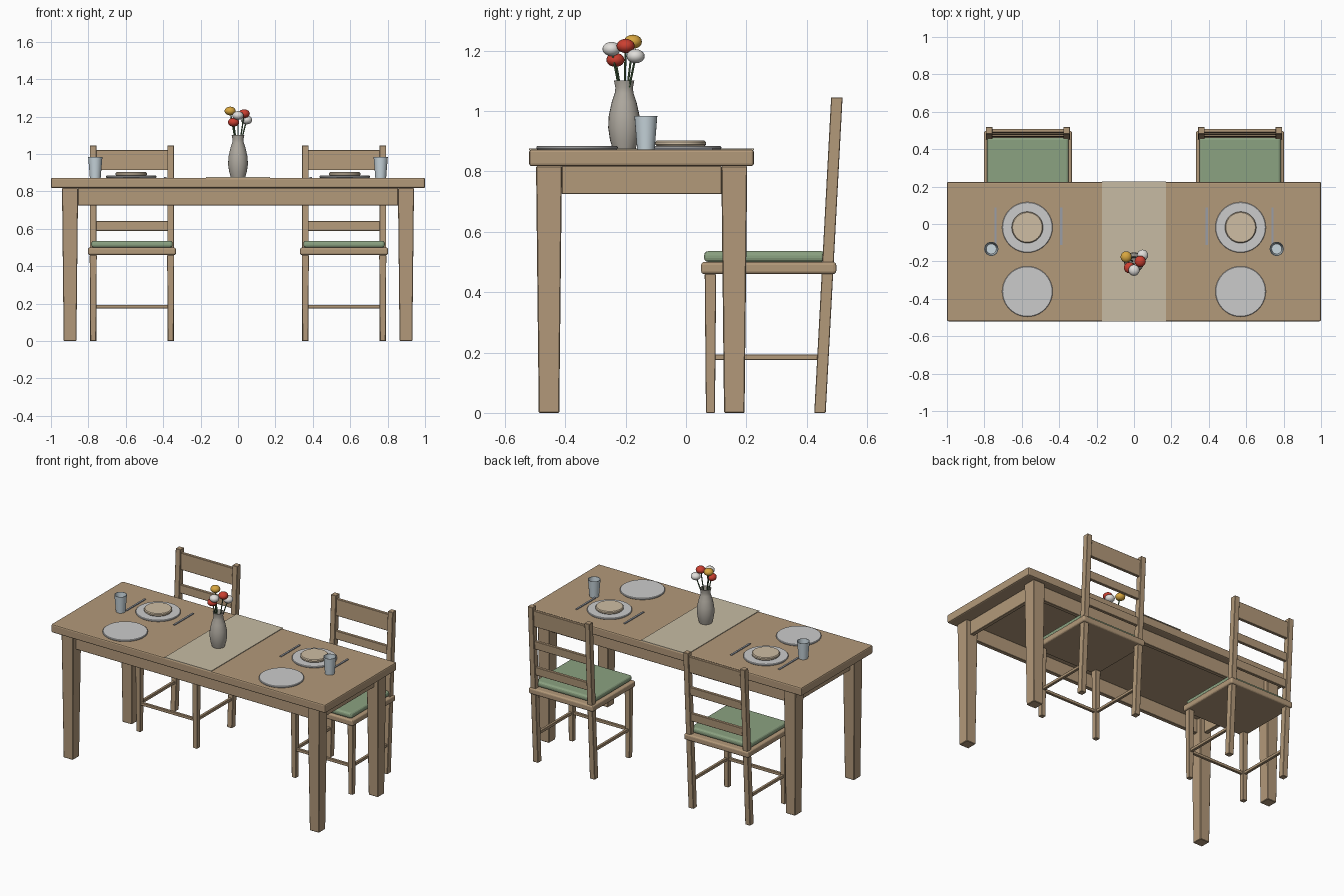
import bpy, bmesh, math
from mathutils import Vector

if "Cube" in bpy.data.objects:
    bpy.data.objects.remove(bpy.data.objects["Cube"])


def material(name, r, g, b):
    m = bpy.data.materials.new(name)
    m.diffuse_color = (r, g, b, 1)
    m.use_nodes = True
    m.node_tree.nodes["Principled BSDF"].inputs["Base Color"].default_value = m.diffuse_color
    return m


WOOD = material("wood", .45, .32, .195)
GREEN = material("cushion_green", .26, .36, .22)
LINEN = material("linen", .57, .50, .37)
CHINA = material("china", .78, .78, .76)
TAN = material("tan_china", .62, .51, .37)
GLASS = material("glass", .58, .67, .72)
STEEL = material("steel", .32, .34, .38)
CLAY = material("clay", .43, .40, .35)
STEM = material("stem_green", .08, .16, .07)
RED = material("red", .60, .05, .03)
YELLOW = material("yellow", .68, .38, .05)
WHITE = material("white", .75, .73, .70)


def finish(name, bm, mat, smooth=False, bevel=0, segments=2):
    bmesh.ops.recalc_face_normals(bm, faces=bm.faces)
    me = bpy.data.meshes.new(name)
    bm.to_mesh(me)
    bm.free()
    me.materials.append(mat)
    ob = bpy.data.objects.new(name, me)
    bpy.context.collection.objects.link(ob)
    if bevel:
        mod = ob.modifiers.new("bevel", "BEVEL")
        mod.width, mod.segments = bevel, segments
    if smooth:
        bpy.ops.object.select_all(action="DESELECT")
        ob.select_set(True)
        bpy.context.view_layer.objects.active = ob
        bpy.ops.object.shade_smooth_by_angle(angle=math.radians(40))
    return ob


def post(name, bottom, size0, top, size1, mat=WOOD, bevel=.002, segments=1):
    """Four-sided bar lofted between a lower and an upper rectangle."""
    bm = bmesh.new()
    rings = []
    for c, (w, d) in ((bottom, size0), (top, size1)):
        rings.append([bm.verts.new((c[0] + sx * w / 2, c[1] + sy * d / 2, c[2]))
                      for sx, sy in ((-1, -1), (1, -1), (1, 1), (-1, 1))])
    bm.faces.new(rings[0])
    bm.faces.new(rings[1])
    for i in range(4):
        j = (i + 1) % 4
        bm.faces.new((rings[0][i], rings[0][j], rings[1][j], rings[1][i]))
    return finish(name, bm, mat, False, bevel, segments)


def box(name, x, y, z, mat=WOOD, bevel=.002, segments=1):
    """Box from (min, max) ranges."""
    cx, cy = sum(x) / 2, sum(y) / 2
    size = (x[1] - x[0], y[1] - y[0])
    return post(name, (cx, cy, z[0]), size, (cx, cy, z[1]), size, mat, bevel, segments)


def lathe(name, x, y, profile, mat, sides=32):
    """Revolve (radius, z) points; radius 0 closes the ends."""
    bm = bmesh.new()
    vs = [bm.verts.new((r, 0, z)) for r, z in profile]
    es = [bm.edges.new(p) for p in zip(vs, vs[1:])]
    bmesh.ops.spin(bm, geom=vs + es, cent=(0, 0, 0), axis=(0, 0, 1),
                   angle=2 * math.pi, steps=sides)
    bmesh.ops.remove_doubles(bm, verts=bm.verts, dist=1e-5)
    bmesh.ops.translate(bm, verts=bm.verts, vec=(x, y, 0))
    return finish(name, bm, mat, True)


def disc(name, x, y, r, z0, z1, edge, mat):
    lathe(name, x, y, [(0, z0), (r - edge, z0), (r, z0 + edge), (r, z1 - edge),
                       (r - edge, z1), (0, z1)], mat, 40)


# Table
TOP, MID = .873, -.147
box("table_top", (-1, 1), (-.52, .225), (.818, TOP), WOOD, .008, 2)
for sx in (-1, 1):
    for sy, label in ((-1, "front"), (1, "back")):
        c = (sx * .898, MID + sy * .307)
        post(f"table_{label}_leg", (*c, 0), (.068, .068), (*c, .818), (.086, .086), bevel=.003)
    box("end_apron", sorted((sx * .885, sx * .911)), (-.412, .118), (.725, .818))
for sy in (-1, 1):
    y = MID + sy * .307
    box("long_apron", (-.856, .856), (y - .013, y + .013), (.725, .818))
box("runner", (-.17, .17), (-.521, .226), (TOP - .001, .877), LINEN, 0)


# Chairs
def lean(z):
    return .444 + .0535 * z


for s in (-1, 1):
    cx = s * .567
    box("seat", (cx - .235, cx + .235), (.05, .498), (.46, .5), WOOD, .01, 3)
    box("cushion", (cx - .218, cx + .218), (.06, .462), (.5, .536), GREEN, .014, 3)
    for t in (-1, 1):
        px = cx + t * .207
        post("chair_front_leg", (px, .081, 0), (.03, .03), (px, .081, .46), (.038, .038))
        post("chair_back_post", (px, lean(0), 0), (.036, .038),
             (px, lean(1.046), 1.046), (.036, .038))
        box("side_stretcher", (px - .009, px + .009), (.09, .45), (.175, .194))
    box("front_stretcher", (cx - .2, cx + .2), (.072, .09), (.175, .194))
    for z0, z1 in ((.588, .642), (.763, .817), (.914, 1.022)):
        post("back_slat", (cx, lean(z0), z0), (.39, .02), (cx, lean(z1), z1), (.39, .02))

# Place settings
for s in (-1, 1):
    px = s * .57
    disc("plate", px, -.018, .135, TOP, .884, .003, CHINA)
    disc("front_plate", px, -.361, .135, TOP, .884, .003, CHINA)
    disc("small_plate", px, -.018, .084, .884, .903, .005, TAN)
    for x in (s * .389, s * .74):
        box("cutlery", (x - .006, x + .006), (-.112, .088), (TOP, .878), STEEL, 0)
    lathe("drinking_glass", s * .763, -.133,
          [(0, TOP), (.029, TOP), (.038, .984), (.035, .984), (.027, .88), (0, .88)], GLASS, 24)

# Vase
VY = -.205
lathe("vase", 0, VY, [(0, .875), (.038, .875), (.047, .905), (.053, .945), (.051, .985),
                      (.041, 1.03), (.031, 1.06), (.029, 1.078), (.034, 1.102),
                      (.030, 1.102), (.025, 1.078), (.026, 1.05), (0, 1.03)], CLAY, 24)

# Flowers: head position and colour, each on a slanted stem
for x, y, z, mat in ((-.042, -.176, 1.23, YELLOW), (.033, -.2, 1.216, RED),
                     (0, -.247, 1.206, WHITE), (-.024, -.234, 1.17, RED),
                     (.046, -.167, 1.182, WHITE)):
    head = Vector((x, y, z))
    foot = Vector((x * .2, VY + (y - VY) * .2, 1.035))
    bm = bmesh.new()
    bmesh.ops.create_cone(bm, cap_ends=True, segments=8, radius1=.0035, radius2=.0035,
                          depth=(head - foot).length)
    bm.transform((head - foot).to_track_quat("Z", "Y").to_matrix().to_4x4())
    bmesh.ops.translate(bm, verts=bm.verts, vec=(head + foot) / 2)
    finish("flower_stem", bm, STEM, True)
    bm = bmesh.new()
    bmesh.ops.create_uvsphere(bm, u_segments=16, v_segments=10, radius=.03)
    bmesh.ops.scale(bm, verts=bm.verts, vec=(1, 1, .78))
    bmesh.ops.translate(bm, verts=bm.verts, vec=head)
    finish("flower_head", bm, mat, True)
